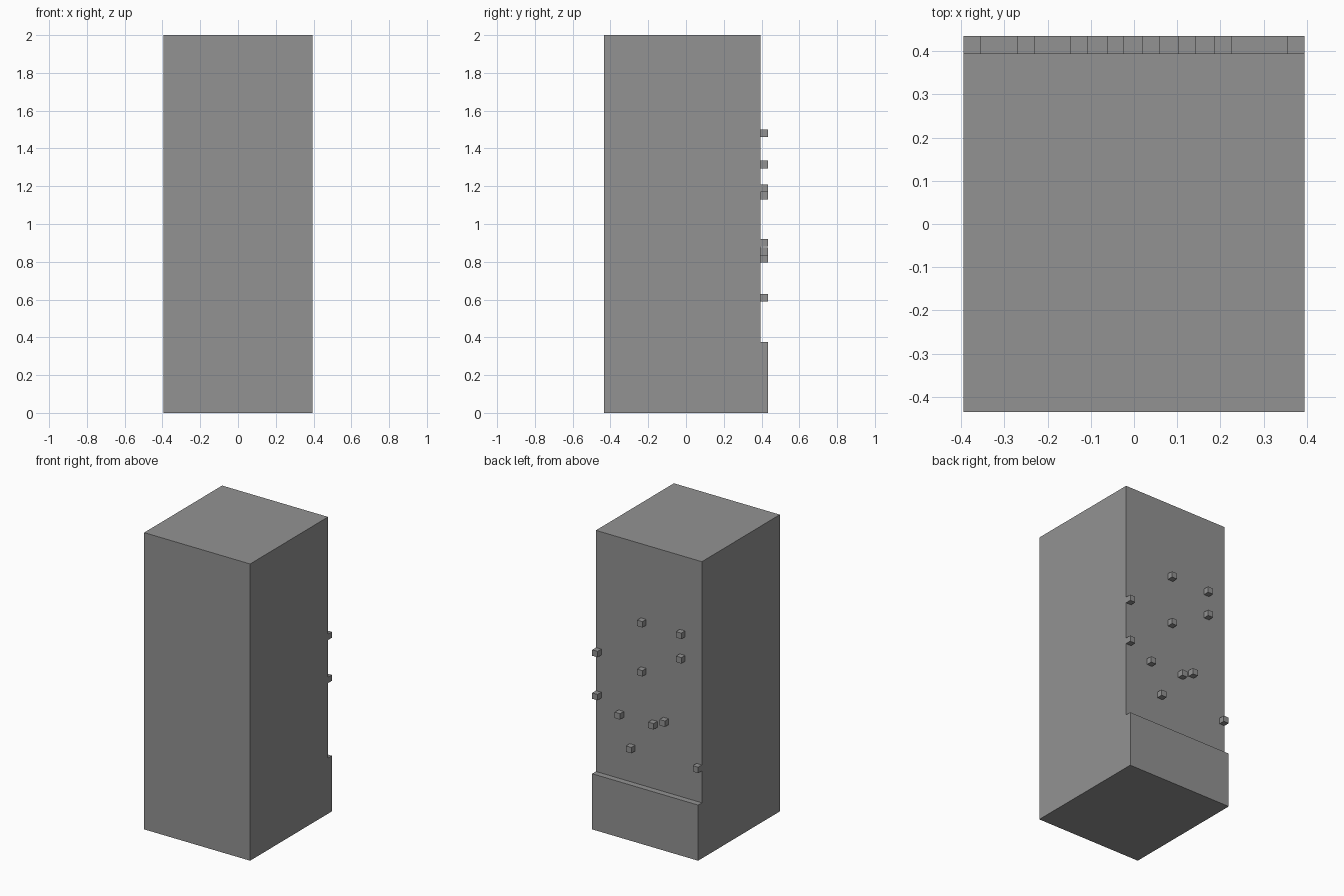
import bpy
import bmesh
from mathutils import Matrix, Vector

cube = bpy.data.objects.get("Cube")
if cube:
    bpy.data.objects.remove(cube, do_unlink=True)

grey = bpy.data.materials.new("mid_grey")
grey.use_nodes = True
colour = (0.29, 0.29, 0.29, 1)
grey.diffuse_color = colour
grey.node_tree.nodes["Principled BSDF"].inputs["Base Color"].default_value = colour


def box(name, low, high):
    """Add a flat-shaded box between two opposite corners."""
    low, high = Vector(low), Vector(high)
    bm = bmesh.new()
    bmesh.ops.create_cube(bm, size=1, matrix=Matrix.Diagonal((*(high - low), 1)))
    mesh = bpy.data.meshes.new(name)
    bm.to_mesh(mesh)
    bm.free()
    mesh.materials.append(grey)
    obj = bpy.data.objects.new(name, mesh)
    obj.location = (low + high) / 2
    bpy.context.collection.objects.link(obj)
    return obj


HALF_WIDTH = 0.395
FRONT, WALL, BACK = -0.435, 0.395, 0.435
STUD = 0.02  # half size of a stud

# Tall main block and the low step along its back
box("main_block", (-HALF_WIDTH, FRONT, 0), (HALF_WIDTH, WALL, 2))
box("back_step", (-HALF_WIDTH, WALL, 0), (HALF_WIDTH, BACK, 0.375))

# Small cubic studs on the back wall: x and z of each centre
stud_centres = [
    (0.04, 1.48), (-0.25, 1.48), (-0.25, 1.315), (0.375, 1.19),
    (0.04, 1.15), (0.375, 0.9), (-0.127, 0.855), (0.207, 0.815),
    (-0.043, 0.815), (0.123, 0.61), (-0.375, 0.61),
]
for i, (x, z) in enumerate(stud_centres, 1):
    box(f"back_stud_{i}", (x - STUD, WALL, z - STUD), (x + STUD, BACK, z + STUD))
